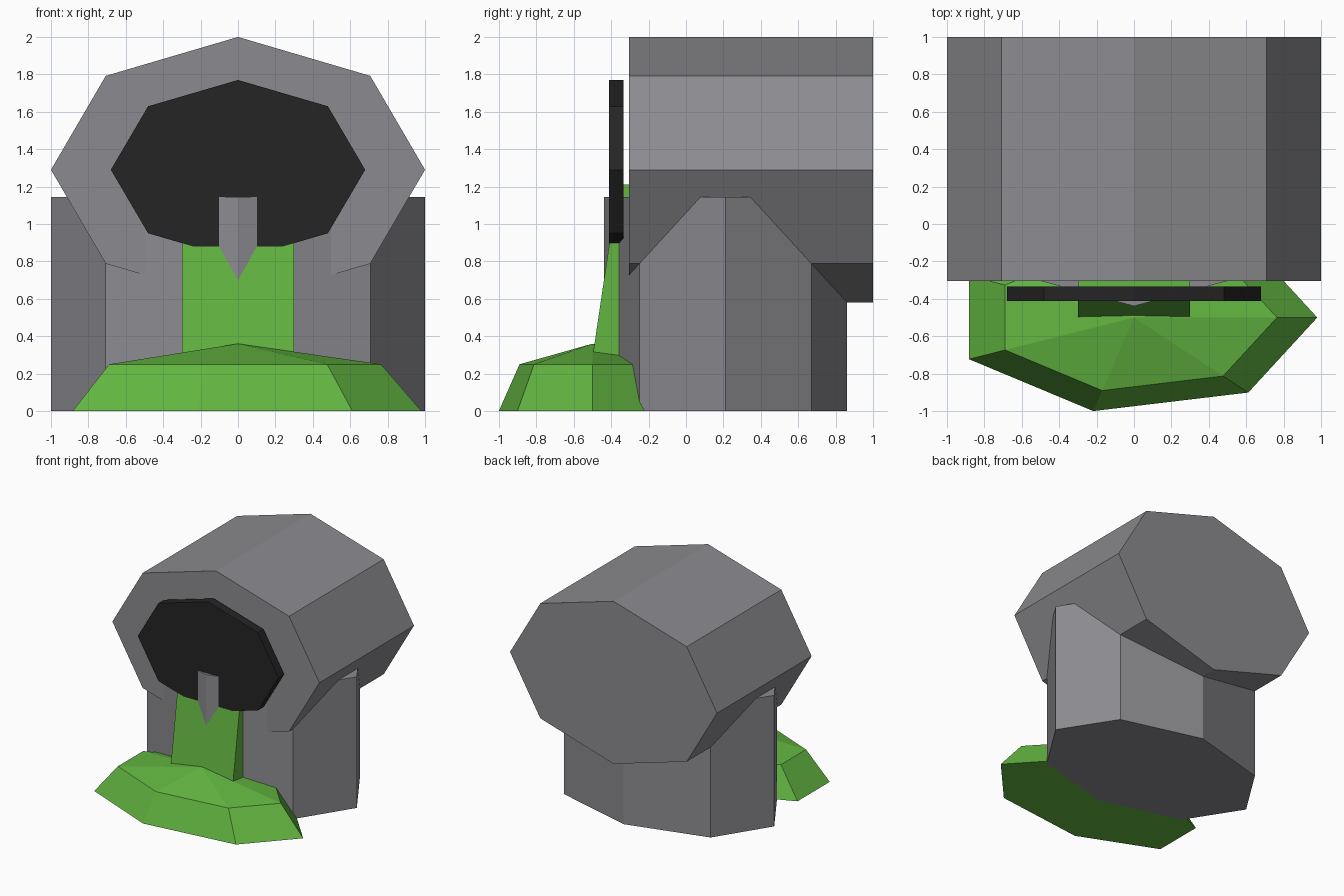
import bpy, bmesh
from math import sin, cos, tau

cube = bpy.data.objects.get("Cube")
if cube:
    bpy.data.objects.remove(cube, do_unlink=True)


def material(name, rgb):
    mat = bpy.data.materials.new(name)
    mat.use_nodes = True
    mat.diffuse_color = (*rgb, 1)
    mat.node_tree.nodes["Principled BSDF"].inputs["Base Color"].default_value = (*rgb, 1)
    return mat


stone = material("stone grey", (0.26, 0.26, 0.28))
black = material("opening black", (0.018, 0.018, 0.018))
slime = material("slime green", (0.125, 0.47, 0.053))


def ellipse(sides, ru, rv):
    """Corner points of a stretched regular polygon."""
    return [(ru * cos(tau * i / sides), rv * sin(tau * i / sides)) for i in range(sides)]


def loft(name, rings, mat, apex=None):
    """Join rings of points with flat sides, then cap both ends (or close to an apex)."""
    bm = bmesh.new()
    loops = [[bm.verts.new(p) for p in ring] for ring in rings]
    n = len(loops[0])
    for low, high in zip(loops, loops[1:]):
        for i in range(n):
            j = (i + 1) % n
            bm.faces.new((low[i], low[j], high[j], high[i]))
    bm.faces.new(loops[0][::-1])
    if apex:
        tip = bm.verts.new(apex)
        for i in range(n):
            bm.faces.new((loops[-1][i], loops[-1][(i + 1) % n], tip))
    else:
        bm.faces.new(loops[-1])
    bmesh.ops.recalc_face_normals(bm, faces=bm.faces)
    mesh = bpy.data.meshes.new(name)
    bm.to_mesh(mesh)
    bm.free()
    mesh.materials.append(mat)
    obj = bpy.data.objects.new(name, mesh)
    bpy.context.collection.objects.link(obj)
    return obj


def lying_prism(name, rx, rz, z, y_front, y_back, mat):
    outline = ellipse(8, rx, rz)
    return loft(name, [[(u, y, z + v) for u, v in outline] for y in (y_front, y_back)], mat)


# Horizontal barrel and the dark opening plate in front of it
lying_prism("barrel", 1.0, 0.71, 1.29, -0.305, 1.0, stone)
lying_prism("opening", 0.68, 0.48, 1.29, -0.412, -0.335, black)

# Upright base, whose front corner pokes through the opening
foot = ellipse(8, 1.0, 0.65)
loft("base", [[(u, 0.211 + v, z) for u, v in foot] for z in (0, 1.145)], stone)

# Puddle: seven-sided mound with a low peak
puddle = ellipse(7, 0.98, 0.513)
loft("puddle", [[(s * u, -0.5 + s * v, z) for u, v in puddle]
                for s, z in ((1, 0.001), (0.78, 0.25))], slime, apex=(0, -0.5, 0.36))

# Stream pouring from the opening into the puddle
side = [(-0.498, 0.3), (-0.363, 1.21), (-0.2, 1.21), (-0.2, 0.3)]
loft("stream", [[(x, y, z) for y, z in side] for x in (-0.3, 0.3)], slime)
